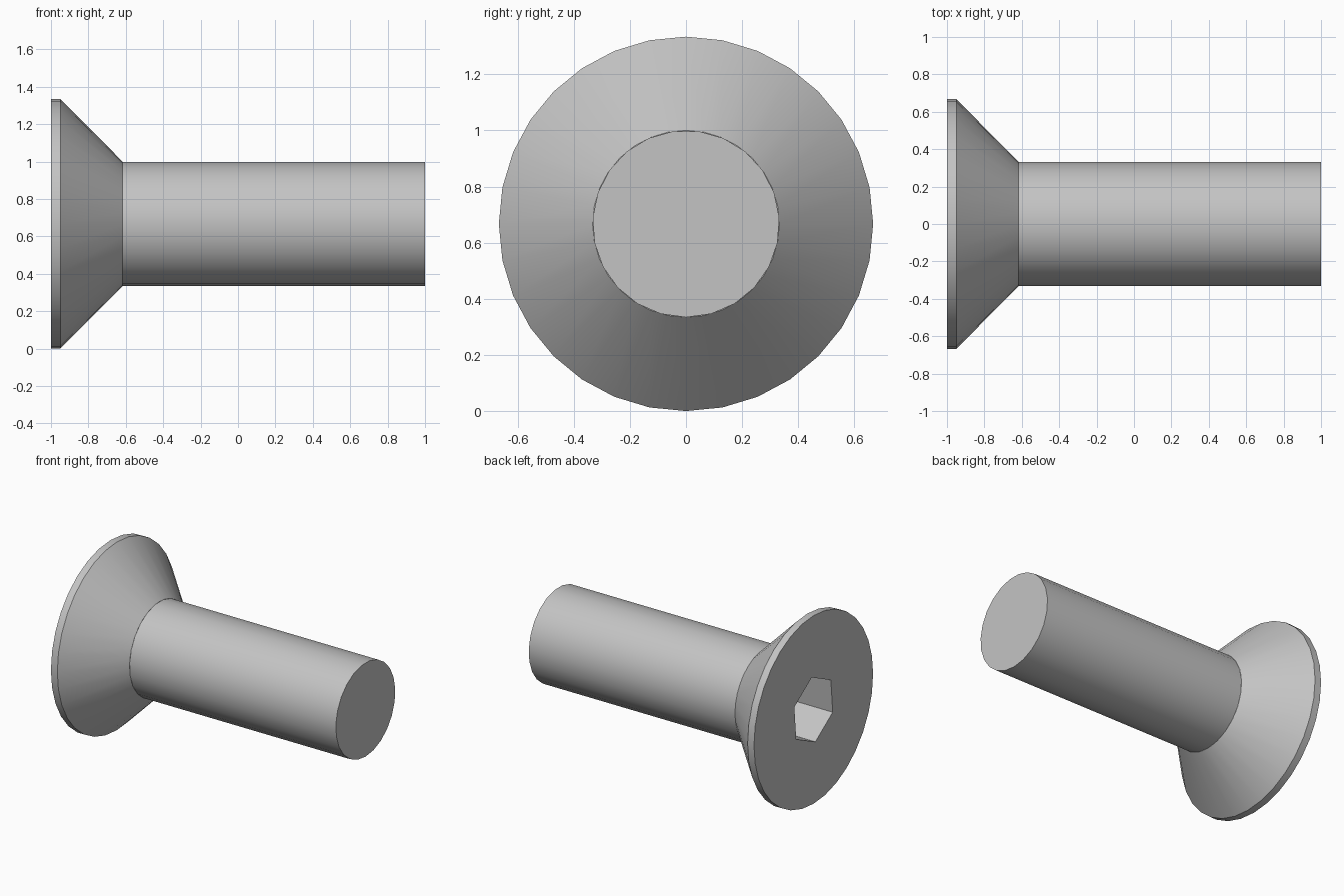
import bpy, bmesh
from math import sin, cos, pi, radians

if "Cube" in bpy.data.objects:
    bpy.data.objects.remove(bpy.data.objects["Cube"], do_unlink=True)

AXIS_Z = 0.667  # height of the screw's axis, which runs along x

steel = bpy.data.materials.new("grey_steel")
steel.use_nodes = True
GREY = (0.55, 0.55, 0.55, 1)
steel.diffuse_color = GREY
steel.node_tree.nodes["Principled BSDF"].inputs["Base Color"].default_value = GREY


def lathe(name, profile, sides, start=0.0):
    """Closed solid from (x, radius) rings; start is the angle from +z towards +y."""
    bm = bmesh.new()
    rings = []
    for x, r in profile:
        angles = [start + 2 * pi * i / sides for i in range(sides)]
        rings.append([bm.verts.new((x, r * sin(a), AXIS_Z + r * cos(a))) for a in angles])
    for a, b in zip(rings, rings[1:]):
        for i in range(sides):
            j = (i + 1) % sides
            bm.faces.new((a[i], a[j], b[j], b[i]))
    bm.faces.new(rings[0])
    bm.faces.new(rings[-1])
    bmesh.ops.recalc_face_normals(bm, faces=bm.faces)
    mesh = bpy.data.meshes.new(name)
    bm.to_mesh(mesh)
    bm.free()
    mesh.materials.append(steel)
    obj = bpy.data.objects.new(name, mesh)
    bpy.context.collection.objects.link(obj)
    return obj


# Countersunk head with a thin cylindrical rim, and the plain shank
head = lathe("countersunk_head", [(-1, 0.667), (-0.95, 0.667), (-0.617, 0.333)], 32)
shank = lathe("shank", [(-0.62, 0.333), (1, 0.333)], 23, pi)

# Hexagonal drive socket cut into the head
cutter = lathe("socket_cutter", [(-1.1, 0.237), (-0.7, 0.237)], 6, radians(5))
cutter.hide_render = True
cut = head.modifiers.new("hex_socket", "BOOLEAN")
cut.operation = "DIFFERENCE"
cut.solver = "EXACT"
cut.object = cutter
bpy.ops.object.select_all(action="DESELECT")
bpy.context.view_layer.objects.active = head
head.select_set(True)
bpy.ops.object.modifier_apply(modifier=cut.name)
bpy.data.objects.remove(cutter, do_unlink=True)

# Smooth the round sides, keep the rims and socket crisp
shank.select_set(True)
bpy.ops.object.shade_smooth_by_angle(angle=radians(30))
